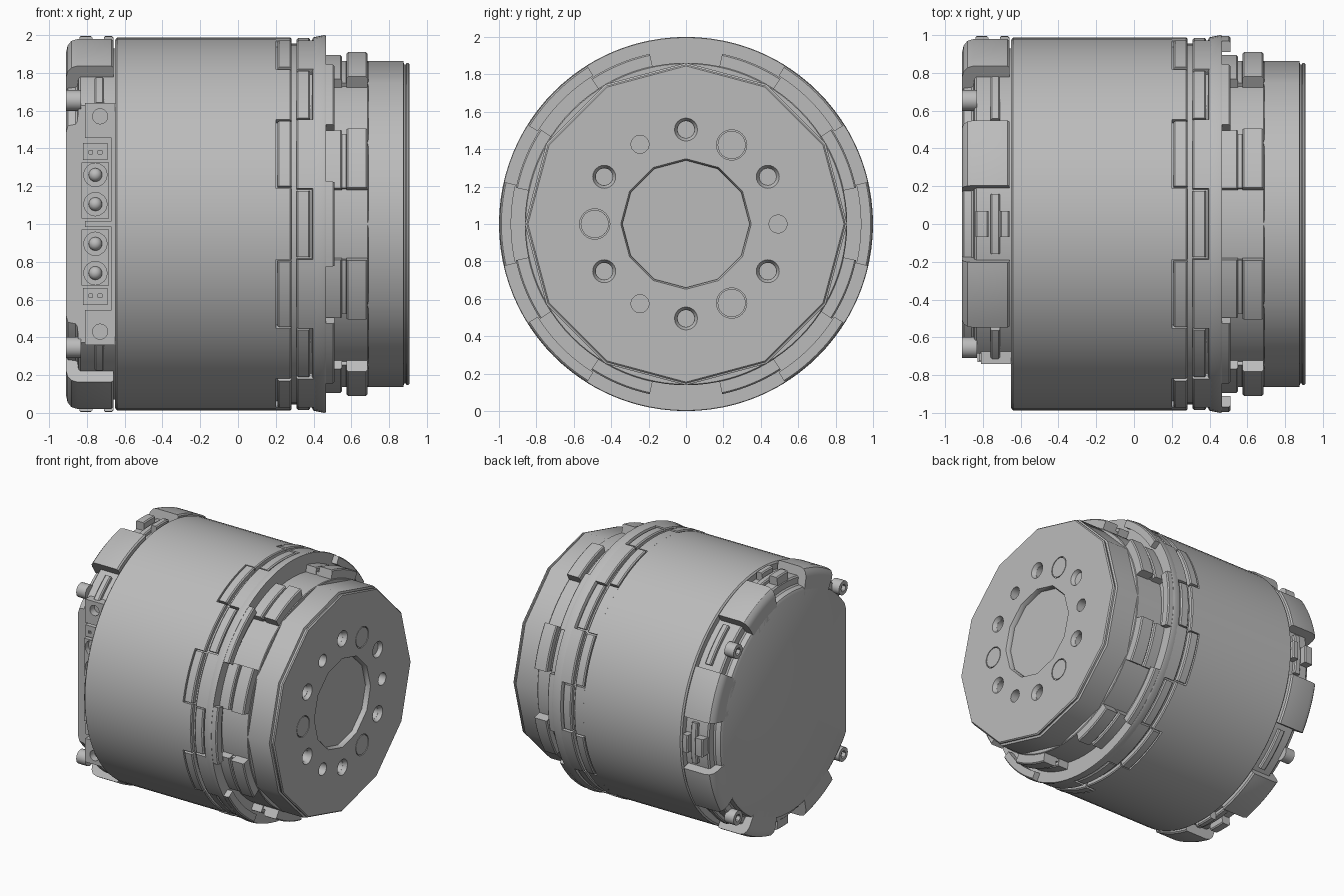
import bpy, bmesh, math
from mathutils import Matrix, Vector

default = bpy.data.objects.get("Cube")
if default:
    bpy.data.objects.remove(default)

GREY = (0.5, 0.5, 0.5, 1)
metal = bpy.data.materials.new("machined_grey")
metal.use_nodes = True
metal.diffuse_color = GREY
metal.node_tree.nodes["Principled BSDF"].inputs["Base Color"].default_value = GREY


def polar(x, r, deg):
    """Point around the drum axis, which runs along x at z = 1."""
    a = math.radians(deg)
    return Vector((x, r * math.cos(a), 1 + r * math.sin(a)))


def smooth(ob, angle=30):
    bpy.ops.object.select_all(action="DESELECT")
    ob.select_set(True)
    bpy.context.view_layer.objects.active = ob
    bpy.ops.object.shade_smooth_by_angle(angle=math.radians(angle))


def finish(bm, name, angle=30):
    bmesh.ops.remove_doubles(bm, verts=bm.verts, dist=1e-5)
    bmesh.ops.recalc_face_normals(bm, faces=bm.faces)
    mesh = bpy.data.meshes.new(name)
    bm.to_mesh(mesh)
    bm.free()
    mesh.materials.append(metal)
    ob = bpy.data.objects.new(name, mesh)
    bpy.context.collection.objects.link(ob)
    smooth(ob, angle)
    return ob


def sweep_into(bm, profile, mid=0, span=360, n=96):
    """Sweep a closed (x, r) profile around the axis, capped when partial."""
    full = span == 360
    rows = []
    for i in range(n if full else n + 1):
        a = mid - (0 if full else span / 2) + span * i / n
        rows.append([bm.verts.new(polar(x, r, a)) for x, r in profile])
    m = len(profile)
    for i in range(n):
        p, q = rows[i], rows[(i + 1) % len(rows)]
        for j in range(m):
            k = (j + 1) % m
            if profile[j][1] == 0 and profile[k][1] == 0:
                continue
            corners = [p[j], p[k], q[k], q[j]]
            if profile[j][1] == 0:
                corners = [p[j], p[k], q[k]]
            elif profile[k][1] == 0:
                corners = [p[j], p[k], q[j]]
            bm.faces.new(corners)
    if not full:
        bm.faces.new(rows[0])
        bm.faces.new(rows[-1])


def lathe(name, outline, n=96, angle=30):
    """Solid of revolution from an open outline running along the axis."""
    bm = bmesh.new()
    sweep_into(bm, [(outline[0][0], 0)] + outline + [(outline[-1][0], 0)], n=n)
    return finish(bm, name, angle)


def sectors(name, profile, mids, span, n=10):
    bm = bmesh.new()
    for mid in mids:
        sweep_into(bm, profile, mid, span, n)
    return finish(bm, name)


def rect(x0, x1, r0, r1, c=0.008):
    """Profile rectangle with small outer chamfers."""
    return [(x0, r0), (x0, r1 - c), (x0 + c, r1), (x1 - c, r1), (x1, r1 - c), (x1, r0)]


def add_box(bm, x, y, z):
    lo, hi = Vector((x[0], y[0], z[0])), Vector((x[1], y[1], z[1]))
    bmesh.ops.create_cube(bm, size=1, matrix=Matrix.Translation((lo + hi) / 2)
                          @ Matrix.Diagonal((*(hi - lo), 1)))


def add_rod(bm, centre, r1, r2, depth, axis="X", n=24):
    turn = Matrix.Rotation(math.pi / 2, 4, "Y" if axis == "X" else "X")
    bmesh.ops.create_cone(bm, cap_ends=True, segments=n, radius1=r1, radius2=r2,
                          depth=depth, matrix=Matrix.Translation(centre) @ turn)


def box(name, x, y, z):
    bm = bmesh.new()
    add_box(bm, x, y, z)
    return finish(bm, name)


def carve(ob, bm, angle=30):
    """Subtract the cutter mesh and discard the cutter."""
    cutter = finish(bm, "cutter")
    cutter.hide_render = True
    mod = ob.modifiers.new("carve", "BOOLEAN")
    mod.operation, mod.solver, mod.object = "DIFFERENCE", "EXACT", cutter
    bpy.context.view_layer.objects.active = ob
    bpy.ops.object.modifier_apply(modifier=mod.name)
    bpy.data.objects.remove(cutter)
    smooth(ob, angle)


EIGHTHS = [45 * i for i in range(8)]
BETWEEN = [a + 22.5 for a in EIGHTHS]

# Main drum with a castellated edge and the inner core behind the seams
lathe("main_housing", [(-0.65, 0.975), (-0.64, 0.987), (0.2, 0.987)])
lathe("seam_core", [(0.1, 0.955), (0.4, 0.955)])
sectors("housing_teeth", [(0.2, 0.9), (0.2, 0.987), (0.276, 0.987), (0.283, 0.98),
                          (0.283, 0.9)], EIGHTHS, 22)

# Mating ring: backward tabs, narrow band, pads, flange and forward castles
sectors("ring_tabs", rect(0.21, 0.283, 0.9, 0.993), BETWEEN, 21.6)
sectors("ring_band", rect(0.31, 0.43, 0.9, 0.99), BETWEEN, 23)
sectors("ring_pads", rect(0.31, 0.382, 0.9, 0.985), EIGHTHS, 20.5)
lathe("ring_flange", [(0.392, 0.975), (0.398, 0.988), (0.455, 1.0), (0.465, 0.997)])
sectors("flange_castles", rect(0.45, 0.51, 0.935, 0.995),
        [a for a in EIGHTHS if a % 180 != 90], 26)

# Output neck with lugs split by a slot
lathe("output_neck", [(0.4, 0.862), (0.685, 0.862), (0.69, 0.857)])
sectors("lug_bases", rect(0.44, 0.55, 0.8, 0.915), BETWEEN, 21)
sectors("lug_slots", rect(0.54, 0.58, 0.8, 0.885), BETWEEN, 20)
sectors("lugs", rect(0.575, 0.685, 0.8, 0.93), BETWEEN, 21)

# Twelve-sided output hub with a shallow centre recess and bolt circle
hub = lathe("output_hub", [(0.66, 0.862), (0.875, 0.862), (0.88, 0.845), (0.888, 0.845),
                           (0.892, 0.853), (0.9, 0.853), (0.908, 0.845)], n=12, angle=31)
BOLTS = (30, 90, 150, 210, 270, 330)
cut = bmesh.new()
for deg in BOLTS:
    add_rod(cut, polar(0.87, 0.505, deg), 0.045, 0.045, 0.14)
carve(hub, cut, 31)
cut = bmesh.new()
sweep_into(cut, [(0.87, 0), (0.87, 0.34), (0.89, 0.34), (0.92, 0.355), (0.92, 0)], n=12)
for deg in BOLTS:
    add_rod(cut, polar(0.9, 0.505, deg), 0.046, 0.068, 0.04)
for deg in (0, 120, 240):
    add_rod(cut, polar(0.88, 0.492, deg), 0.048, 0.048, 0.1)
for deg in (60, 180, 300):
    add_rod(cut, polar(0.91, 0.488, deg), 0.081, 0.081, 0.03)
carve(hub, cut, 31)
bm = bmesh.new()
for deg in (60, 180, 300):
    add_rod(bm, polar(0.89, 0.488, deg), 0.075, 0.075, 0.034)
finish(bm, "dowel_pins")

# Rear cap, stepped and cut flat on the front side for the connectors
cap = lathe("rear_cap", [(-0.91, 0.84), (-0.9, 0.86), (-0.86, 0.865), (-0.85, 0.875),
                         (-0.845, 0.92), (-0.835, 0.93), (-0.64, 0.93)])
cut = bmesh.new()
add_box(cut, (-1.2, -0.645), (-1.2, -0.685), (-0.2, 2.2))
carve(cap, cut)
tab = [(-0.91, 0.8), (-0.91, 0.93), (-0.902, 0.965), (-0.882, 0.99), (-0.85, 1.0),
       (-0.67, 1.0), (-0.66, 0.99), (-0.66, 0.8)]
sectors("cap_tabs", tab, [s * a for s in (-1, 1) for a in (22.5, 67.5, 112.5)], 21.5)
sectors("cap_ribs", rect(-0.76, -0.71, 0.88, 0.96), [-45, 0, 45, 90, -90], 19)
sectors("front_ribs", rect(-0.76, -0.71, 0.88, 0.96), [-132, 132], 12)

# Paired clips beside a slot in the upright and rearmost recesses
for name, x0, x1 in (("outer_clips", -0.84, -0.77), ("inner_clips", -0.71, -0.66)):
    sectors(name, rect(x0, x1, 0.88, 0.995), [0, 90, -90], 8)

# Screw bosses in the four diagonal recesses
bosses = bmesh.new()
sockets = bmesh.new()
for deg in (45, 135, 225, 315):
    add_rod(bosses, polar(-0.87, 0.925, deg), 0.055, 0.055, 0.08)
    add_rod(sockets, polar(-0.91, 0.925, deg), 0.03, 0.03, 0.06, n=6)
carve(finish(bosses, "screw_bosses"), sockets)

# Connector panel with openings and screw holes
panel = box("connector_panel", (-0.81, -0.645), (-0.74, -0.5), (0.36, 1.64))
cut = bmesh.new()
for s in (-1, 1):
    z = sorted((1 + s * 0.015, 1 + s * 0.455))
    add_box(cut, (-0.9, -0.67), (-0.8, -0.69), z)
    add_rod(cut, (-0.73, -0.72, 1 + s * 0.57), 0.04, 0.04, 0.1, "Y")
carve(panel, cut)

# Two mirrored plugs, each with two round contacts and a signal block
for s, side in ((1, "upper"), (-1, "lower")):
    plug = box(side + "_plug", (-0.828, -0.683), (-0.73, -0.66),
               sorted((1 + s * 0.03, 1 + s * 0.325)))
    signal = box(side + "_signal_block", (-0.82, -0.69), (-0.725, -0.66),
                 sorted((1 + s * 0.34, 1 + s * 0.43)))
    wells, slots, pins = bmesh.new(), bmesh.new(), bmesh.new()
    for h in (0.105, 0.26):
        z = 1 + s * h
        add_rod(wells, (-0.755, -0.72, z), 0.062, 0.062, 0.06, "Y", 16)
        bmesh.ops.create_uvsphere(pins, u_segments=16, v_segments=8, radius=0.036,
                                  matrix=Matrix.Translation((-0.755, -0.69, z)))
    for x in (-0.78, -0.73):
        add_box(slots, (x - 0.01, x + 0.01), (-0.8, -0.69),
                (1 + s * 0.38 - 0.01, 1 + s * 0.38 + 0.01))
    carve(plug, wells)
    carve(signal, slots)
    finish(pins, side + "_contacts")
